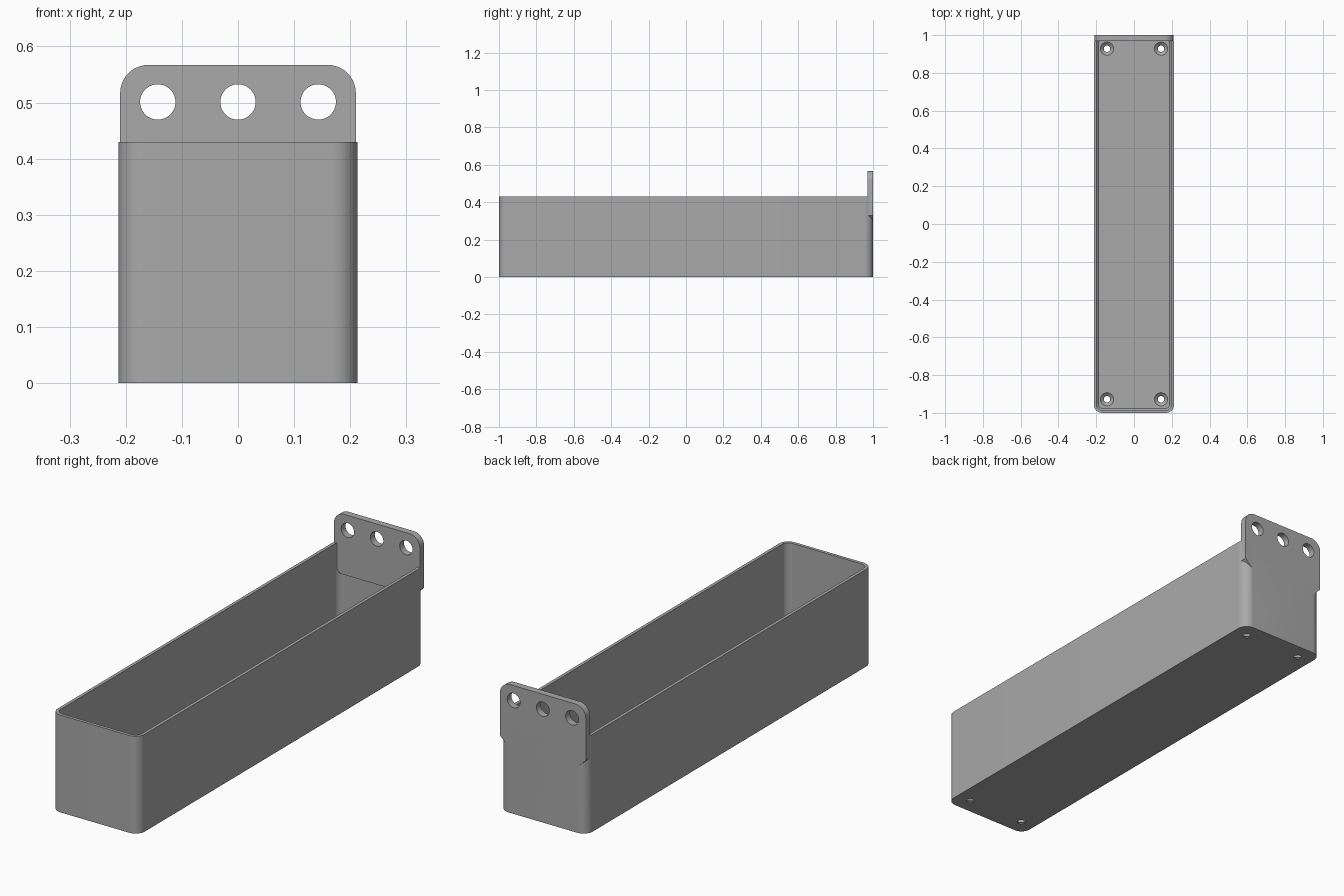
import bpy, bmesh, math
from mathutils import Matrix

if "Cube" in bpy.data.objects:
    bpy.data.objects.remove(bpy.data.objects["Cube"], do_unlink=True)

WIDTH, HEIGHT, WALL, FLOOR, RADIUS = 0.213, 0.43, 0.014, 0.02, 0.045

grey = bpy.data.materials.new("plain_grey")
grey.use_nodes = True
colour = (0.4, 0.4, 0.4, 1)
grey.diffuse_color = colour
grey.node_tree.nodes["Principled BSDF"].inputs["Base Color"].default_value = colour


def arc(cx, cy, r, start, steps=10):
    """Quarter circle of points, counter-clockwise from the start angle."""
    angles = [math.radians(start + 90 * i / steps) for i in range(steps + 1)]
    return [(cx + r * math.cos(a), cy + r * math.sin(a)) for a in angles]


def rounded_rect(hx, hy, r):
    x, y = hx - r, hy - r
    return arc(x, y, r, 0) + arc(-x, y, r, 90) + arc(-x, -y, r, 180) + arc(x, -y, r, 270)


def circle(cx, cy, r):
    return [p for q in range(4) for p in arc(cx, cy, r, 90 * q, 12)[:-1]]


def loft(name, sections, matrix=Matrix()):
    """Closed solid through (outline, height) sections of equal point count."""
    bm = bmesh.new()
    rings = [[bm.verts.new((x, y, z)) for x, y in pts] for pts, z in sections]
    count = len(rings[0])
    bm.faces.new(rings[0][::-1])
    bm.faces.new(rings[-1])
    for low, high in zip(rings, rings[1:]):
        for i in range(count):
            j = (i + 1) % count
            bm.faces.new((low[i], low[j], high[j], high[i]))
    bm.transform(matrix)
    bmesh.ops.recalc_face_normals(bm, faces=bm.faces)
    mesh = bpy.data.meshes.new(name)
    bm.to_mesh(mesh)
    bm.free()
    mesh.materials.append(grey)
    obj = bpy.data.objects.new(name, mesh)
    bpy.context.collection.objects.link(obj)
    return obj


def combine(target, other, operation):
    """Apply a boolean and discard the helper."""
    bpy.context.view_layer.objects.active = target
    mod = target.modifiers.new("combine", "BOOLEAN")
    mod.operation, mod.solver, mod.object = operation, "EXACT", other
    bpy.ops.object.modifier_apply(modifier=mod.name)
    bpy.data.objects.remove(other, do_unlink=True)


# Long tray with rounded upright corners
outer = rounded_rect(WIDTH, 1, RADIUS)
tray = loft("tray", [(outer, 0), (outer, HEIGHT)])

# Cavity, slightly chamfered where the walls meet the floor
inner = rounded_rect(WIDTH - WALL, 1 - WALL, RADIUS - WALL)
inner_low = rounded_rect(WIDTH - WALL - 0.01, 1 - WALL - 0.01, RADIUS - WALL - 0.01)
cavity = loft("cavity_cutter", [(inner_low, FLOOR), (inner, FLOOR + 0.01), (inner, 0.6)])
combine(tray, cavity, "DIFFERENCE")

# Mounting tab on the back wall: outline in x and z, extruded along y
upright = Matrix.Rotation(math.radians(90), 4, "X")
side, top, r = 0.21, 0.567, 0.05
tab_outline = (arc(side - r, top - r, r, 0) + arc(r - side, top - r, r, 90)
               + [(-side, 0.33), (-0.18, 0.3), (0.18, 0.3), (side, 0.33)])
tab = loft("mounting_tab", [(tab_outline, -1), (tab_outline, -0.97)], upright)
combine(tray, tab, "UNION")

# Three hanging holes through the tab
for x in (-0.143, 0, 0.143):
    hole = circle(x, 0.501, 0.0315)
    combine(tray, loft("hole_cutter", [(hole, -1.1), (hole, -0.9)], upright), "DIFFERENCE")

# Countersunk screw holes in the floor
for x in (-0.143, 0.143):
    for y in (-0.928, 0.928):
        small, wide = circle(x, y, 0.017), circle(x, y, 0.035)
        cutter = loft("screw_cutter", [(small, -0.05), (small, 0.004),
                                       (wide, FLOOR), (wide, 0.05)])
        combine(tray, cutter, "DIFFERENCE")

# Smooth rounds, sharp edges
bpy.ops.object.select_all(action="DESELECT")
tray.select_set(True)
bpy.context.view_layer.objects.active = tray
bpy.ops.object.shade_smooth_by_angle(angle=math.radians(30))
